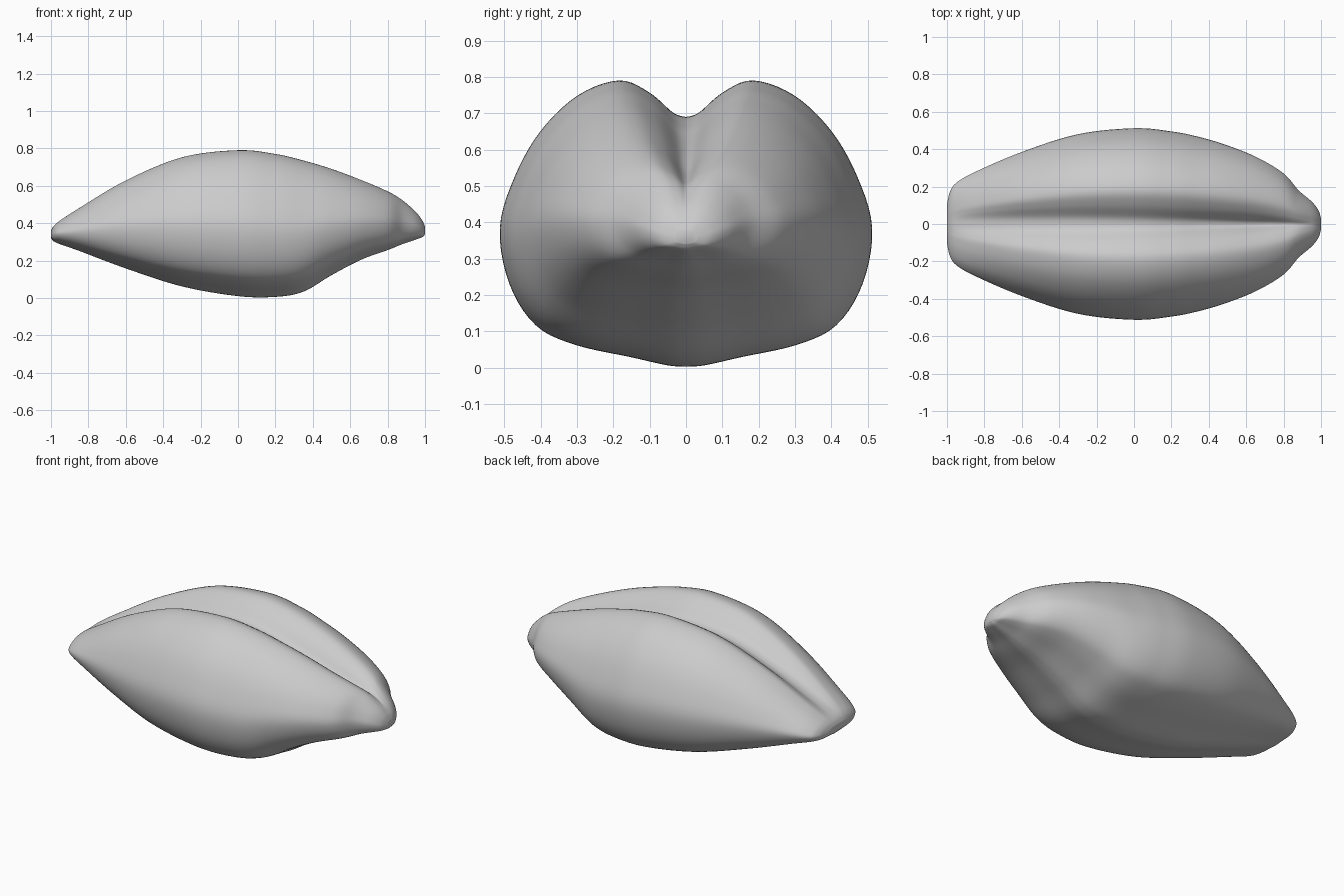
import bpy
import bmesh

STEPS_ALONG = 8    # subdivisions between neighbouring stations
STEPS_AROUND = 5   # subdivisions between neighbouring section points

# Stations along the grain: x, half width, lobe top, keel bottom, crease depth
STATIONS = [
    (-1, .1, .36, .32, 0),
    (-.985, .17, .385, .303, 0),
    (-.95, .22, .415, .287, .006),
    (-.85, .278, .48, .252, .025),
    (-.6, .385, .628, .158, .065),
    (-.3, .48, .752, .062, .09),
    (0, .512, .79, .01, .1),
    (.2, .495, .77, .006, .105),
    (.35, .465, .735, .034, .11),
    (.5, .42, .69, .122, .105),
    (.66, .355, .63, .205, .09),
    (.8, .27, .57, .256, .055),
    (.88, .18, .522, .288, .025),
    (.95, .12, .46, .312, .005),
    (.985, .075, .415, .325, 0),
    (1, .03, .38, .34, 0),
]

# Half cross-section: side fraction, height fraction (+1 top, -1 bottom), crease share
SECTION = [
    (0, 1, 1), (.07, 1, .88), (.2, 1, .32), (.36, 1, 0), (.58, .9, 0),
    (.78, .66, 0), (.92, .35, 0), (1, 0, 0), (.95, -.4, 0), (.81, -.7, 0),
    (.6, -.84, 0), (.3, -.93, 0), (.1, -.99, 0), (0, -1, 0),
]


def smooth_path(points, steps):
    """Catmull-Rom curve through tuples of any length."""
    padded = [points[0]] + points + [points[-1]]
    path = []
    for i in range(len(points) - 1):
        for s in range(steps):
            t = s / steps
            path.append([
                b + t * (c - a) / 2
                + t * t * (a - 2.5 * b + 2 * c - d / 2)
                + t ** 3 * (3 * (b - c) + d - a) / 2
                for a, b, c, d in zip(*padded[i:i + 4])])
    path.append(list(points[-1]))
    return path


def ring_points(station, half):
    """Full closed section of the grain at one station."""
    x, width, top, bottom, crease = station
    middle = bottom + (top - bottom) * .48
    right = []
    for side, height, share in half:
        reach = top - middle if height > 0 else middle - bottom
        # The crease opens towards the blunt end and narrows towards the germ
        spread = 1 - .5 * x * share
        right.append((x, side * spread * width,
                      middle + height * reach - share * crease))
    left = [(px, -py, pz) for px, py, pz in right[-2:0:-1]]
    return right + left


if "Cube" in bpy.data.objects:
    bpy.data.objects.remove(bpy.data.objects["Cube"], do_unlink=True)

# Grain husk lofted through its sections
half = smooth_path(SECTION, STEPS_AROUND)
bm = bmesh.new()
rings = [[bm.verts.new(p) for p in ring_points(s, half)]
         for s in smooth_path(STATIONS, STEPS_ALONG)]
for first, second in zip(rings, rings[1:]):
    for i in range(len(first)):
        bm.faces.new((first[i - 1], first[i], second[i], second[i - 1]))

# Closed blunt end and germ tip
for ring in (rings[0], rings[-1]):
    bm.faces.new(ring)
bmesh.ops.recalc_face_normals(bm, faces=bm.faces)

mesh = bpy.data.meshes.new("grain_kernel")
bm.to_mesh(mesh)
bm.free()
mesh.shade_smooth()
kernel = bpy.data.objects.new("grain_kernel", mesh)
bpy.context.collection.objects.link(kernel)

# Light grey husk colour
husk = bpy.data.materials.new("light_grey")
husk.use_nodes = True
grey = (.6, .6, .6, 1)
husk.diffuse_color = grey
husk.node_tree.nodes["Principled BSDF"].inputs["Base Color"].default_value = grey
mesh.materials.append(husk)
